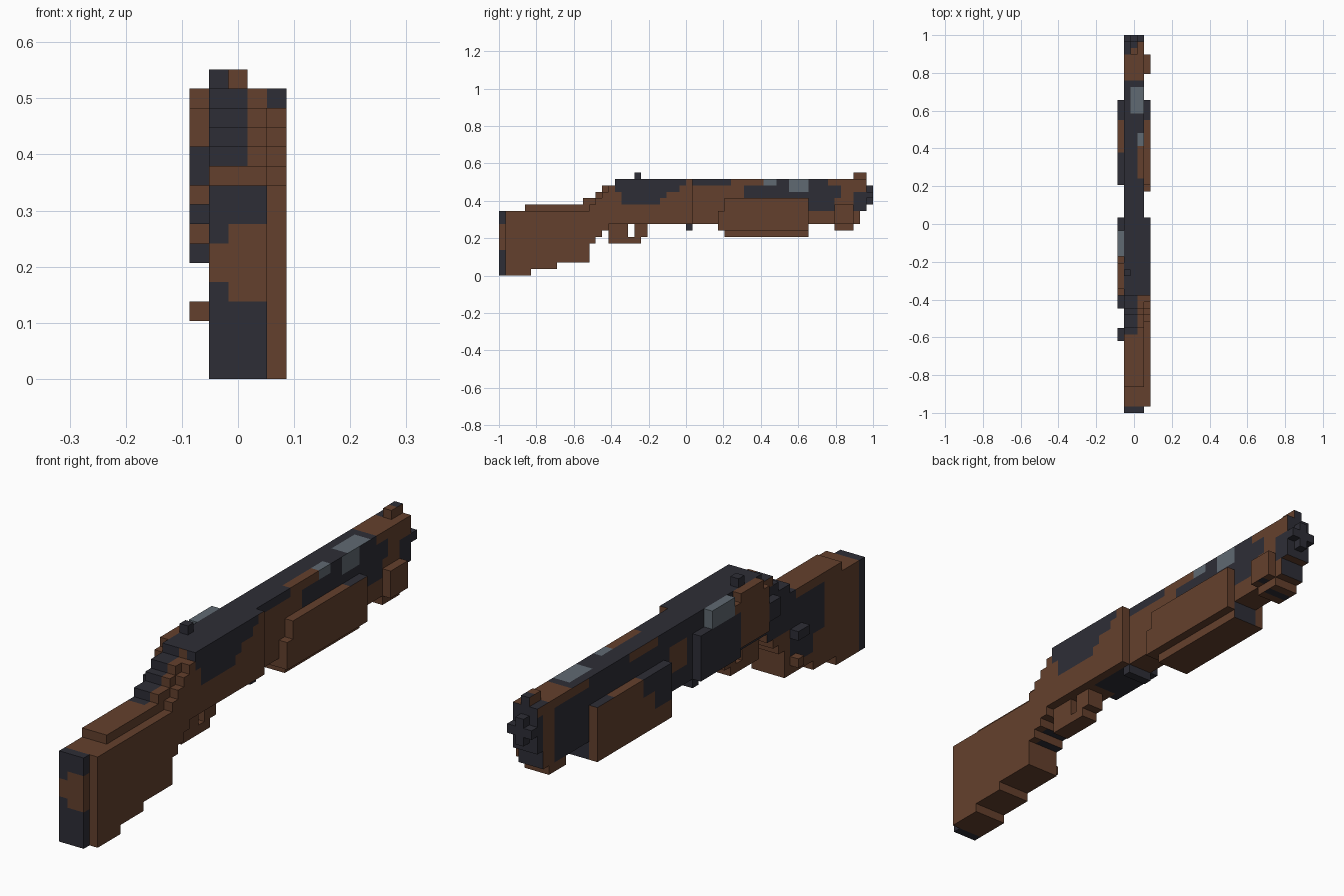
import bpy, bmesh
from mathutils import Vector

cube = bpy.data.objects.get("Cube")
if cube:
    bpy.data.objects.remove(cube)

UNIT = 2 / 58                      # size of one block
ORIGIN = Vector((-2.5, -29, 0))    # grid corner in blocks
BROWN, DARK, GREY = range(3)

# Widthwise spans, from the model's right-hand layer to its left-hand layer
LEFT, CORE, MID, RIGHT, ALL = (0, 1), (1, 4), (2, 3), (4, 5), (0, 58)

SIDES = {"right": Vector((1, 0, 0)), "left": Vector((-1, 0, 0)),
         "back": Vector((0, 1, 0)), "front": Vector((0, -1, 0)),
         "top": Vector((0, 0, 1)), "bottom": Vector((0, 0, -1))}


def make_material(name, colour):
    mat = bpy.data.materials.new(name)
    mat.use_nodes = True
    mat.diffuse_color = (*colour, 1)
    bsdf = mat.node_tree.nodes["Principled BSDF"]
    bsdf.inputs["Base Color"].default_value = (*colour, 1)
    bsdf.inputs["Roughness"].default_value = 0.8
    return mat


MATERIALS = [make_material("walnut brown", (.127, .051, .026)),
             make_material("gunmetal dark", (.027, .027, .037)),
             make_material("worn steel grey", (.117, .144, .168))]


def box(xs, ys, zs):
    """All block cells inside three spans."""
    return {(x, y, z) for x in range(*xs) for y in range(*ys) for z in range(*zs)}


def slab(xs, ys, top, bottom):
    """Stepped slab whose height limits follow two rules along y."""
    return set().union(*(box(xs, (y, y + 1), (bottom(y), top(y)))
                         for y in range(*ys)))


def painted(cell, side, base, patches):
    """Colour of one cell side; the last patch covering it wins."""
    x, y, z = cell
    colour = base
    for name, tone, along, across in patches:
        a = x if side in ("front", "back") else y
        b = x if side in ("top", "bottom") else z
        if name == side and a in range(*along) and b in range(*across):
            colour = tone
    return colour


def build(name, cells, base, patches, solid):
    """Skin the exposed sides of a group of cells."""
    bm = bmesh.new()
    for cell in sorted(cells):
        centre = Vector(cell) + Vector((.5, .5, .5))
        for side, normal in SIDES.items():
            if tuple(int(c + n) for c, n in zip(cell, normal)) in solid:
                continue
            u = Vector((normal.y, normal.z, normal.x))
            v = normal.cross(u)
            corners = [centre + (normal + u * a + v * b) / 2
                       for a, b in ((-1, -1), (1, -1), (1, 1), (-1, 1))]
            face = bm.faces.new([bm.verts.new((p + ORIGIN) * UNIT) for p in corners])
            face.material_index = painted(cell, side, base, patches)
    bmesh.ops.remove_doubles(bm, verts=bm.verts, dist=UNIT / 100)
    bmesh.ops.dissolve_limit(bm, angle_limit=.01, verts=bm.verts, edges=bm.edges,
                             delimit={"MATERIAL"})
    mesh = bpy.data.meshes.new(name)
    bm.to_mesh(mesh)
    bm.free()
    for mat in MATERIALS:
        mesh.materials.append(mat)
    bpy.context.collection.objects.link(bpy.data.objects.new(name, mesh))


parts = []


def part(name, base, cells, *patches):
    parts.append((name, cells, base, patches))


# Stepped outline of the stock and receiver
def underside(y):
    return min(2, (y - 1) // 4) if y < 14 else min(8, y - 9)


def comb_top(y):
    return min(15, 12 + (y - 13) * 2 // 3) if y > 12 else 10 + (y > 3)


def cheek_top(y):
    return min(15, max(10, y - 3))


# Stock and receiver
part("butt_pad", DARK, box(CORE, LEFT, (0, 10)),
     ("front", BROWN, CORE, (5, 7)),
     ("front", BROWN, (2, 4), (4, 8)),
     ("right", BROWN, ALL, (4, 8)))
part("stock_and_receiver", BROWN, slab(CORE, (1, 30), comb_top, underside),
     ("top", DARK, (12, 30), (1, 3)),
     ("top", DARK, (18, 30), CORE),
     ("front", DARK, (1, 3), (11, 15)),
     ("left", DARK, (7, 12), (5, 10)),
     ("left", DARK, (9, 13), (3, 6)),
     ("left", DARK, (12, 18), (7, 13)),
     ("left", DARK, (18, 30), ALL),
     ("bottom", DARK, (14, 16), ALL),
     ("bottom", DARK, (24, 30), ALL))
# The dark patch on the cheek narrows downward row by row
part("right_cheek", BROWN, slab(RIGHT, (1, 30), cheek_top, underside),
     ("top", DARK, (18, 30), ALL),
     ("front", DARK, ALL, (14, 15)),
     *[("right", DARK, (18 + row // 2, 29 - row * 3 // 2), (14 - row, 15 - row))
       for row in range(4)])

# Details on the left of the receiver and stock
part("left_plate", DARK,
     box(LEFT, (23, 30), (8, 13)) | box(LEFT, (16, 18), (10, 12)))
part("left_grip_panel", BROWN,
     box(LEFT, (18, 24), (9, 14)) | box(LEFT, (19, 23), (14, 15)))
part("ejection_port", GREY, box(LEFT, (24, 28), (13, 15)))
part("grip_stud", DARK, box(LEFT, (11, 13), (6, 7)))
part("stock_stud", BROWN, box(LEFT, (12, 13), (3, 4)))

# Trigger guard with its opening, catch and rear sight
part("trigger_guard", BROWN,
     box((2, 4), (17, 23), (5, 8)) - box(CORE, (20, 21), (6, 8))
     - box(CORE, (22, 23), RIGHT + (1,)) - box(CORE, (22, 23), (5, 6)))
part("receiver_catch", DARK, box(CORE, (29, 30), (7, 8)))
part("rear_sight", DARK, box((1, 2), (21, 22), (15, 16)))

# Barrel with worn patches
part("barrel", BROWN,
     box(CORE, (30, 56), (8, 15)) | box(CORE, (56, 57), (10, 15)),
     ("top", DARK, (30, 51), ALL),
     ("top", BROWN, (36, 41), (3, 4)),
     ("top", GREY, (46, 50), (2, 4)),
     ("top", GREY, (41, 43), (3, 4)),
     ("top", DARK, (55, 57), (1, 2)),
     ("right", DARK, (30, 36), (14, 15)),
     ("right", DARK, (38, 53), (12, 14)),
     ("right", DARK, (43, 51), (14, 15)),
     ("right", DARK, (47, 52), (10, 13)),
     ("right", GREY, (41, 43), (14, 15)),
     ("right", GREY, (45, 48), (13, 15)),
     ("right", DARK, (55, 57), (10, 13)),
     ("left", DARK, (30, 54), (8, 14)),
     ("left", DARK, (30, 36), (14, 15)),
     ("left", BROWN, (31, 34), (10, 13)),
     ("left", DARK, (41, 48), (14, 15)),
     ("left", DARK, (56, 57), (10, 14)),
     ("back", DARK, ALL, ALL))
part("muzzle", DARK,
     box(CORE, (57, 58), (12, 13)) | box(MID, (57, 58), (11, 14)))
part("front_sight", BROWN, box(MID, (55, 57), (15, 16)),
     ("back", DARK, ALL, ALL),
     ("top", DARK, (56, 57), ALL))

# Sliding grip, its collar and the band ahead of it
part("pump_grip", BROWN,
     box((0, 4), (35, 48), (6, 12)) | box(RIGHT, (35, 48), (7, 12)),
     ("left", DARK, (35, 38), (8, 12)),
     ("left", DARK, (38, 40), (10, 12)),
     ("top", DARK, (35, 40), LEFT),
     ("top", DARK, (45, 48), ALL),
     ("front", DARK, LEFT, (6, 7)),
     ("back", DARK, CORE, (6, 8)))
part("pump_collar", BROWN, box((1, 5), (34, 35), (7, 10)))
part("barrel_band", BROWN,
     box(CORE, (52, 55), (7, 8)) | box(RIGHT, (52, 55), (8, 11)),
     ("bottom", DARK, (53, 54), ALL))

solid = set().union(*(cells for _, cells, _, _ in parts))
for name, cells, base, patches in parts:
    build(name, cells, base, patches, solid)
